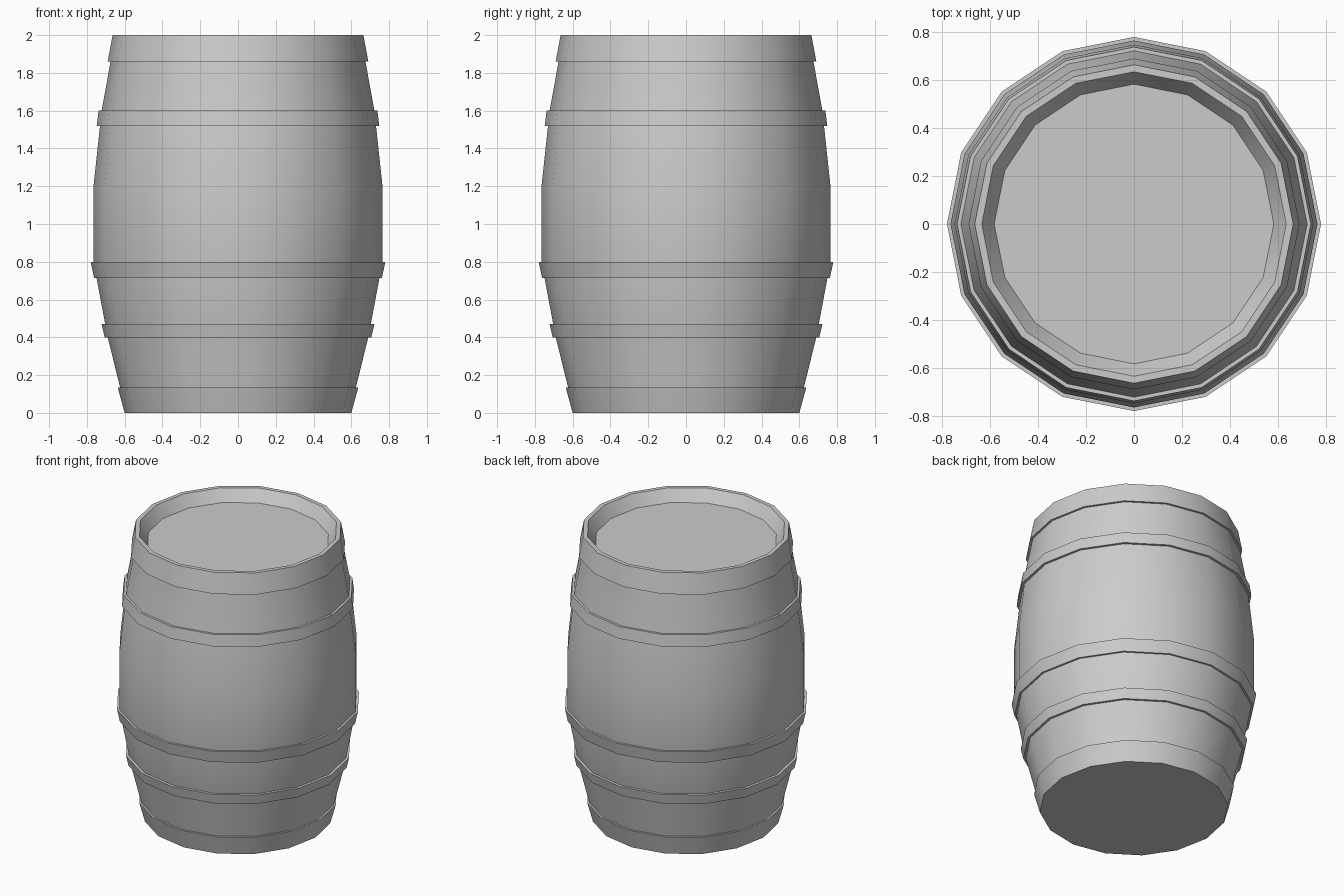
import bpy, bmesh
from math import cos, sin, tau, radians

if "Cube" in bpy.data.objects:
    bpy.data.objects.remove(bpy.data.objects["Cube"])

SIDES = 16


def lathe(name, profile, cap_start=False, cap_end=False):
    """Turn a list of (radius, height) points around z."""
    bm = bmesh.new()
    rings = [[bm.verts.new((r * cos(tau * i / SIDES), r * sin(tau * i / SIDES), z))
              for i in range(SIDES)] for r, z in profile]
    for a, b in zip(rings, rings[1:]):
        for i in range(SIDES):
            j = (i + 1) % SIDES
            bm.faces.new((a[i], a[j], b[j], b[i]))
    if cap_start:
        bm.faces.new(rings[0][::-1])
    if cap_end:
        bm.faces.new(rings[-1])
    mesh = bpy.data.meshes.new(name)
    bm.to_mesh(mesh)
    bm.free()
    obj = bpy.data.objects.new(name, mesh)
    bpy.context.collection.objects.link(obj)
    # smooth round the barrel, crisp at ledges and rims
    bpy.ops.object.select_all(action='DESELECT')
    obj.select_set(True)
    bpy.context.view_layer.objects.active = obj
    bpy.ops.object.shade_smooth_by_angle(angle=radians(30))
    return obj


# Barrel body: flat bottom, bulging staves, rim, recessed lid
lathe("barrel_body", [
    (0.60, 0), (0.624, 0.135), (0.69, 0.40), (0.765, 0.80), (0.765, 1.20),
    (0.722, 1.60), (0.675, 1.86), (0.664, 2.0),
    (0.635, 2.0), (0.583, 1.92),
], cap_start=True, cap_end=True)

# Hoops: (body radius, outer radius, height) at lower and upper edge
hoops = {
    "bottom_hoop": ((0.60, 0.60, 0), (0.624, 0.637, 0.135)),
    "lower_hoop": ((0.69, 0.706, 0.40), (0.703, 0.722, 0.47)),
    "middle_hoop": ((0.749, 0.762, 0.715), (0.765, 0.78, 0.80)),
    "upper_hoop": ((0.731, 0.748, 1.52), (0.722, 0.738, 1.60)),
    "top_hoop": ((0.675, 0.69, 1.86), (0.664, 0.664, 2.0)),
}
for name, ((r0, R0, z0), (r1, R1, z1)) in hoops.items():
    profile = [(R0, z0), (R1, z1)]
    # ledges back to the staves where the hoop stands proud
    if R0 > r0:
        profile.insert(0, (r0, z0))
    if R1 > r1:
        profile.append((r1, z1))
    lathe(name, profile)
